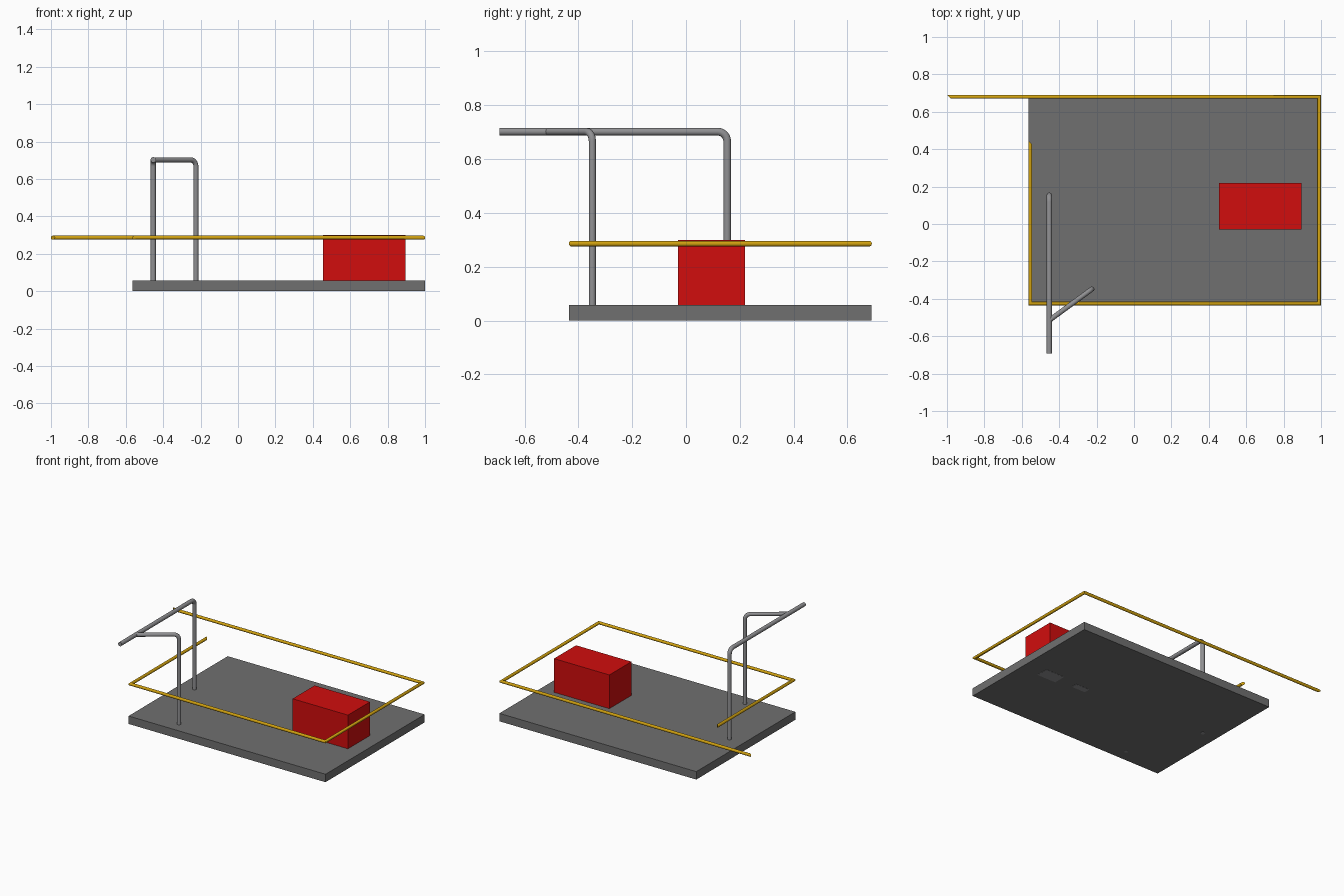
import bpy, bmesh, math
from mathutils import Vector

if "Cube" in bpy.data.objects:
    bpy.data.objects.remove(bpy.data.objects["Cube"], do_unlink=True)


def material(name, rgb):
    m = bpy.data.materials.new(name)
    m.use_nodes = True
    m.diffuse_color = (*rgb, 1)
    m.node_tree.nodes["Principled BSDF"].inputs["Base Color"].default_value = (*rgb, 1)
    return m


slab_grey = material("slab grey", (0.16, 0.16, 0.16))
pipe_grey = material("pipe grey", (0.28, 0.28, 0.29))
red = material("red", (0.64, 0.004, 0.004))
gold = material("gold", (0.64, 0.36, 0.005))


def finish(name, bm, mat):
    bmesh.ops.recalc_face_normals(bm, faces=bm.faces)
    mesh = bpy.data.meshes.new(name)
    bm.to_mesh(mesh)
    bm.free()
    mesh.materials.append(mat)
    ob = bpy.data.objects.new(name, mesh)
    bpy.context.collection.objects.link(ob)
    return ob


def box(name, lo, hi, mat):
    bm = bmesh.new()
    bmesh.ops.create_cube(bm, size=1)
    for v in bm.verts:
        v.co = [a + (b - a) * (c + 0.5) for a, b, c in zip(lo, hi, v.co)]
    return finish(name, bm, mat)


def rounded(a, corner, b, radius, steps=6):
    """Path a-corner-b with a right-angled bend of the given radius."""
    a, corner, b = Vector(a), Vector(corner), Vector(b)
    u, v = (a - corner).normalized(), (b - corner).normalized()
    centre = corner + (u + v) * radius
    arc = [centre - v * radius * math.cos(t) - u * radius * math.sin(t)
           for t in (math.pi / 2 * i / steps for i in range(steps + 1))]
    return [a] + arc + [b]


def tube(name, path, radius, mat, sides=16, start_cut=None, end_cut=None):
    """Sweep a circle along the path with true mitred corners."""
    path = [Vector(p) for p in path]
    dirs = [(q - p).normalized() for p, q in zip(path, path[1:])]
    cuts = [start_cut or dirs[0]]
    cuts += [d + e for d, e in zip(dirs, dirs[1:])] + [end_cut or dirs[-1]]
    side = dirs[0].orthogonal().normalized()
    other = dirs[0].cross(side)
    angles = [math.tau * (i + 0.5) / sides for i in range(sides)]
    ring = [path[0] + (side * math.cos(t) + other * math.sin(t)) * radius for t in angles]
    bm = bmesh.new()
    previous = None
    for i, (p, n) in enumerate(zip(path, cuts)):
        d = dirs[max(i - 1, 0)]
        ring = [c + d * ((p - c).dot(n) / d.dot(n)) for c in ring]
        verts = [bm.verts.new(c) for c in ring]
        if previous:
            for k in range(sides):
                j = (k + 1) % sides
                bm.faces.new((previous[k], previous[j], verts[j], verts[k]))
        else:
            bm.faces.new(verts)
        previous = verts
    bm.faces.new(previous)
    ob = finish(name, bm, mat)
    bpy.ops.object.select_all(action='DESELECT')
    ob.select_set(True)
    bpy.context.view_layer.objects.active = ob
    bpy.ops.object.shade_smooth_by_angle(angle=math.radians(35))
    return ob


# Floor slab and the cabinet standing on it
box("floor_slab", (-0.565, -0.435, 0.001), (1, 0.69, 0.058), slab_grey)
box("cabinet", (0.455, -0.03, 0.057), (0.895, 0.22, 0.3), red)

# Small anchor plates flush with the underside, beneath the cabinet
box("large_anchor_plate", (0.705, 0.045, 0), (0.855, 0.135, 0.005), pipe_grey)
box("small_anchor_plate", (0.475, 0.07, 0), (0.585, 0.115, 0.005), pipe_grey)

# Two bent pipes joining above the slab, their feet passing through it
top = 0.702
tube("main_pipe", rounded((-0.453, 0.153, 0), (-0.453, 0.153, top),
                          (-0.453, -0.693, top), 0.035), 0.0145, pipe_grey)
tube("branch_pipe", rounded((-0.225, -0.348, 0), (-0.225, -0.348, top),
                            (-0.453, -0.515, top), 0.035), 0.0135, pipe_grey)

# Guard rail around the slab, open at one corner, with diagonal ends
rail_z = 0.286
diagonal = Vector((1, 1, 0)).normalized()
corners = [(-0.99, 0.68), (0.99, 0.68), (0.99, -0.425), (-0.555, -0.425), (-0.555, 0.437)]
tube("guard_rail", [(x, y, rail_z) for x, y in corners], 0.0105, gold,
     start_cut=diagonal, end_cut=diagonal)
